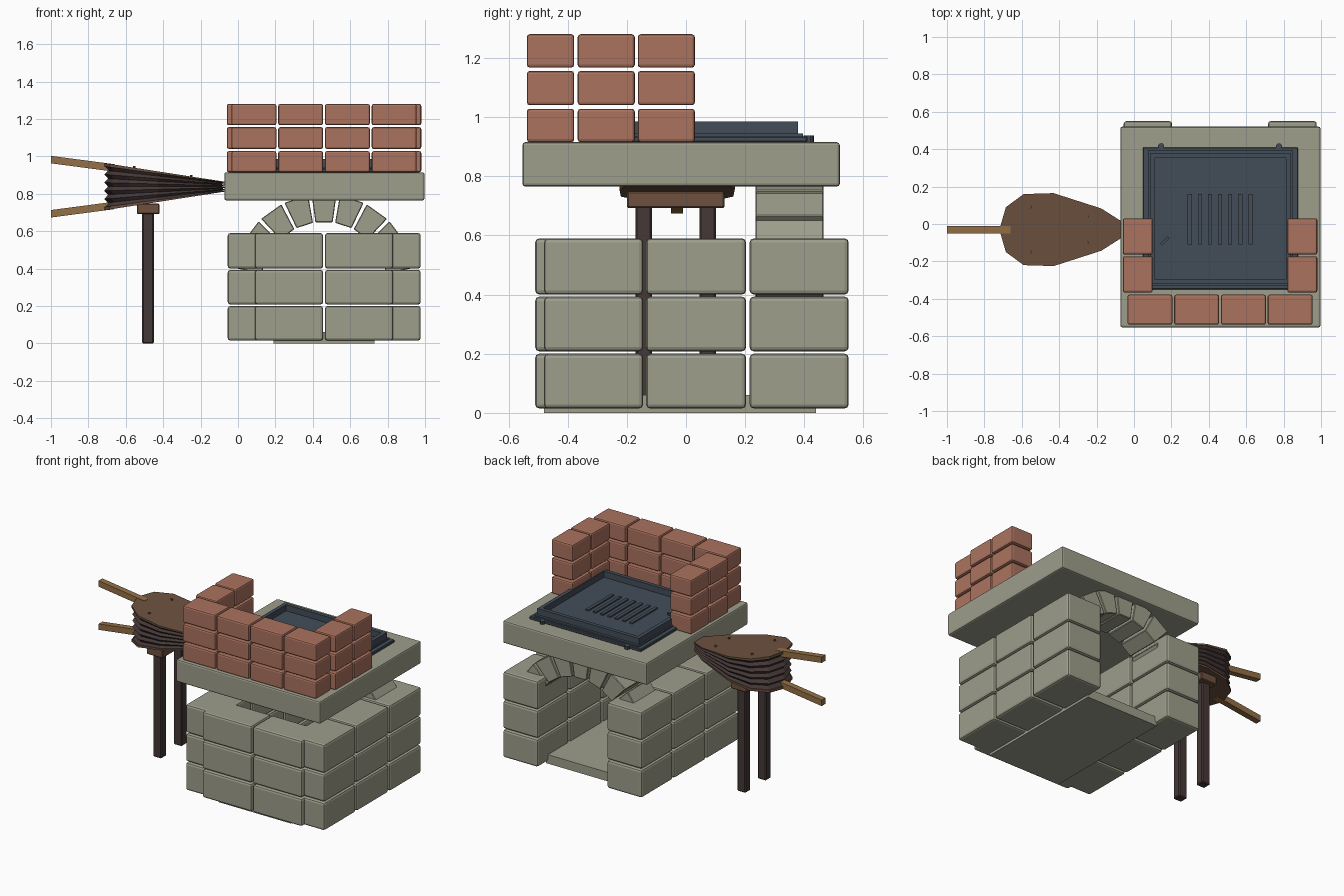
import bpy, bmesh, math
from mathutils import Matrix

old = bpy.data.objects.get("Cube")
if old:
    bpy.data.objects.remove(old, do_unlink=True)


def material(name, srgb):
    lin = [c / 12.92 if c <= 0.04045 else ((c + 0.055) / 1.055) ** 2.4 for c in srgb]
    m = bpy.data.materials.new(name)
    m.use_nodes = True
    m.diffuse_color = (*lin, 1)
    m.node_tree.nodes["Principled BSDF"].inputs["Base Color"].default_value = (*lin, 1)
    return m


STONE = material("grey stone", (0.62, 0.62, 0.55))
BRICK = material("red brick", (0.67, 0.45, 0.37))
IRON = material("slate iron", (0.26, 0.30, 0.345))
BOARD = material("brown board", (0.43, 0.32, 0.25))
HANDLE = material("light wood", (0.58, 0.44, 0.28))
DARK = material("dark leather and posts", (0.27, 0.22, 0.215))


def finish(name, bm, mat, bevel=0, segments=2):
    bmesh.ops.recalc_face_normals(bm, faces=bm.faces)
    mesh = bpy.data.meshes.new(name)
    bm.to_mesh(mesh)
    bm.free()
    mesh.materials.append(mat)
    ob = bpy.data.objects.new(name, mesh)
    bpy.context.scene.collection.objects.link(ob)
    if bevel:
        mod = ob.modifiers.new("edges", "BEVEL")
        mod.width, mod.segments = bevel, segments
    return ob


def box(name, x, y, z, mat, bevel=0, segments=2):
    """Box from its (low, high) range on each axis."""
    bm = bmesh.new()
    bmesh.ops.create_cube(bm, size=1)
    for v in bm.verts:
        for i, (lo, hi) in enumerate((x, y, z)):
            v.co[i] = hi if v.co[i] > 0 else lo
    return finish(name, bm, mat, bevel, segments)


def prism(name, rings, mat, bevel=0):
    """Loft closed rings of points and cap both ends."""
    bm = bmesh.new()
    loops = [[bm.verts.new(p) for p in ring] for ring in rings]
    n = len(loops[0])
    for a, b in zip(loops, loops[1:]):
        for i in range(n):
            j = (i + 1) % n
            bm.faces.new((a[i], a[j], b[j], b[i]))
    bm.faces.new(loops[0])
    bm.faces.new(loops[-1])
    return finish(name, bm, mat, bevel, 1)


def peg(name, pos, radius, height, mat):
    bm = bmesh.new()
    bmesh.ops.create_cone(bm, cap_ends=True, segments=10, radius1=radius, radius2=radius,
                          depth=height, matrix=Matrix.Translation(pos))
    return finish(name, bm, mat)


# Stone base: three courses of side and front blocks on a hearth floor
CX = 0.46
box("hearth_floor", (0.19, 0.73), (-0.48, 0.44), (0, 0.06), STONE)
for z in ((0.015, 0.2), (0.208, 0.393), (0.4, 0.59)):
    for y in ((-0.48, -0.145), (-0.135, 0.203), (0.215, 0.55)):
        box("left_side_block", (0.717, 0.977), y, z, STONE, 0.014)
        box("right_side_block", (-0.055, 0.203), y, z, STONE, 0.014)
    for x in ((0.09, 0.455), (0.465, 0.83)):
        box("front_block", x, (-0.51, -0.3), z, STONE, 0.014)

# Arch of wedge stones at the rear opening
for k in range(-4, 5):
    mid, half = math.radians(17.8 * k), math.radians(7.8)
    corners = [(0.34, mid - half), (0.49, mid - half), (0.49, mid + half), (0.34, mid + half)]
    prism("arch_stone", [[(CX + r * math.sin(a), y, 0.31 + r * math.cos(a)) for r, a in corners]
                         for y in (0.235, 0.465)], STONE, 0.004)

box("table_slab", (-0.073, 0.997), (-0.553, 0.52), (0.765, 0.915), STONE, 0.01)

# Brick windbreak
for z in ((0.915, 1.028), (1.04, 1.156), (1.167, 1.28)):
    for i in range(4):
        x = -0.035 + 0.25 * i
        box("front_brick", (x, x + 0.24), (-0.538, -0.378), z, BRICK, 0.01)
    for y in ((-0.366, -0.173), (-0.163, 0.03)):
        box("left_brick", (0.82, 0.98), y, z, BRICK, 0.01)
        box("right_brick", (-0.06, 0.1), y, z, BRICK, 0.01)

# Fire tray: flange, step, raised rim and grate bars
box("tray_flange", (0.047, 0.877), (-0.35, 0.41), (0.915, 0.935), IRON, 0.004, 1)
box("tray_floor", (0.075, 0.848), (-0.33, 0.395), (0.93, 0.944), IRON)
for x in ((0.085, 0.11), (0.815, 0.84)):
    box("tray_side_rim", x, (-0.32, 0.378), (0.935, 0.985), IRON)
for y in ((-0.32, -0.295), (0.353, 0.378)):
    box("tray_end_rim", (0.11, 0.815), y, (0.935, 0.985), IRON)
for i in range(7):
    x = CX + 0.054 * (i - 3)
    box("grate_bar", (x - 0.011, x + 0.011), (-0.11, 0.16), (0.94, 0.953), IRON)
for x in (0.145, 0.775):
    peg("tray_peg", (x, 0.415, 0.925), 0.017, 0.024, IRON)
latch = box("tray_latch", (-0.027, 0.027), (-0.008, 0.008), (0, 0.015), IRON)
latch.location = (0.165, -0.09, 0.943)
latch.rotation_euler.z = math.radians(45)

# Bellows: a wedge of pleats between two boards, narrowing to the hearth
BY, BZ = -0.03, 0.838
half_outline = [(-0.685, 0.12), (-0.59, 0.19), (-0.43, 0.195), (-0.175, 0.113), (-0.06, 0.04)]
outline = ([(-0.72, 0)] + half_outline + [(x, -y) for x, y in reversed(half_outline)])


def spread(x):
    return 0.027 + 0.155 * (-0.075 - x)


def ring(k, scale=1.0):
    pts = [(-0.4 + (x + 0.4) * scale, y * scale) for x, y in outline]
    return [(x, BY + y, BZ + k * spread(x)) for x, y in pts]


PLEATS = 10
prism("bellows_leather", [ring(-0.87 + 1.74 * i / PLEATS, 0.92 if i % 2 else 0.985)
                          for i in range(PLEATS + 1)], DARK)
for s, side in ((1, "upper"), (-1, "lower")):
    prism(side + "_bellows_board", [ring(0.86 * s), ring(s)], BOARD)
    prism(side + "_bellows_handle",
          [[(x, BY + dy, BZ + s * (0.85 * spread(x) + dz))
            for dy, dz in ((-0.02, -0.02), (0.02, -0.02), (0.02, 0.02), (-0.02, 0.02))]
           for x in (-1.0, -0.66)], HANDLE)
for x, y in ((-0.555, 0.12), (-0.25, 0.07)):
    for s in (1, -1):
        peg("bellows_nail", (x, BY + s * y, BZ + spread(x)), 0.008, 0.016, BOARD)

# Bellows stand
box("stand_crossbar", (-0.54, -0.42), (-0.2, 0.13), (0.692, 0.748), BOARD, 0.005, 1)
for y in (-0.143, 0.073):
    box("stand_post", (-0.512, -0.45), (y - 0.028, y + 0.028), (0, 0.7), DARK, 0.006, 1)
